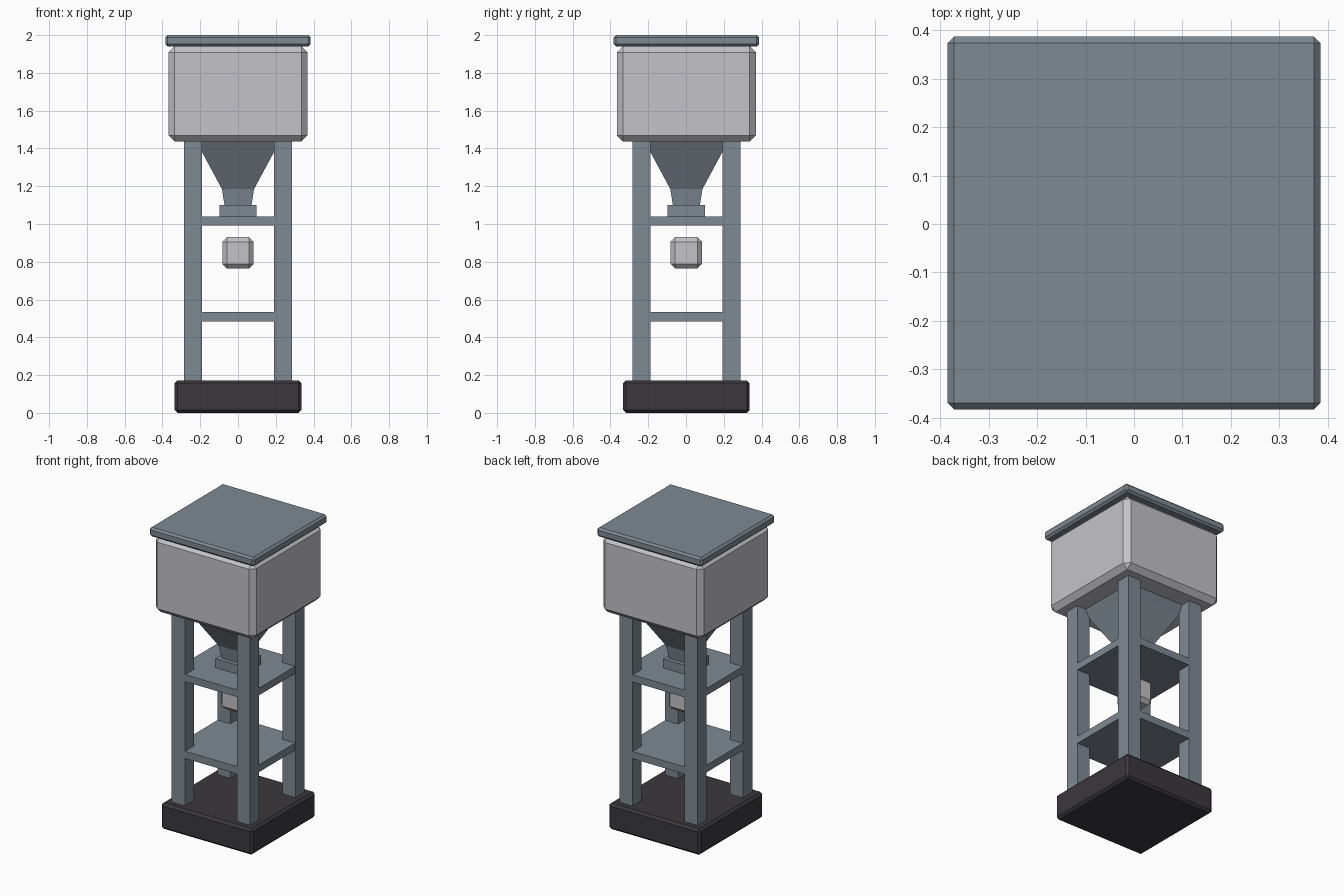
import bpy, bmesh

cube = bpy.data.objects.get("Cube")
if cube:
    bpy.data.objects.remove(cube, do_unlink=True)

Y_SHIFT = 0.002


def material(name, rgb):
    m = bpy.data.materials.new(name)
    m.use_nodes = True
    m.diffuse_color = (*rgb, 1)
    m.node_tree.nodes["Principled BSDF"].inputs["Base Color"].default_value = (*rgb, 1)
    return m


slate = material("slate_metal", (0.21, 0.25, 0.29))
pale = material("pale_grey", (0.55, 0.55, 0.58))
dark = material("charcoal", (0.043, 0.040, 0.046))


def square_loft(name, rings, mat, bevel=0, centre=(0, 0)):
    """Stack of square cross-sections given as (z, half width)."""
    bm = bmesh.new()
    cx, cy = centre
    corners = ((-1, -1), (1, -1), (1, 1), (-1, 1))
    loops = [[bm.verts.new((cx + sx * h, cy + sy * h + Y_SHIFT, z)) for sx, sy in corners]
             for z, h in rings]
    for low, high in zip(loops, loops[1:]):
        for i in range(4):
            j = (i + 1) % 4
            bm.faces.new((low[i], low[j], high[j], high[i]))
    bm.faces.new(loops[0][::-1])
    bm.faces.new(loops[-1])
    if bevel:
        bmesh.ops.bevel(bm, geom=bm.edges[:], offset=bevel, segments=1,
                        affect='EDGES', profile=0.5)
    mesh = bpy.data.meshes.new(name)
    bm.to_mesh(mesh)
    bm.free()
    mesh.materials.append(mat)
    ob = bpy.data.objects.new(name, mesh)
    bpy.context.scene.collection.objects.link(ob)
    return ob


def block(name, half, z0, z1, mat, bevel=0, centre=(0, 0)):
    return square_loft(name, ((z0, half), (z1, half)), mat, bevel, centre)


# Plinth, hopper tank and lid
block("base", 0.335, 0, 0.172, dark, 0.015)
block("tank", 0.368, 1.436, 1.942, pale, 0.033)
block("lid", 0.385, 1.940, 2.0, slate, 0.013)

# Four corner legs
for sx, side in ((-1, "right"), (1, "left")):
    for sy, end in ((-1, "front"), (1, "back")):
        block(f"leg_{end}_{side}", 0.048, 0.16, 1.45, slate,
              centre=(sx * 0.238, sy * 0.238))

# Shelves between the legs
block("lower_shelf", 0.284, 0.485, 0.533, slate)
block("upper_shelf", 0.284, 0.993, 1.040, slate)

# Funnel with its neck, and the collar it rests in
square_loft("funnel", ((1.09, 0.070), (1.185, 0.085), (1.38, 0.190), (1.45, 0.228)), slate)
block("funnel_collar", 0.099, 1.035, 1.100, slate)

# Chamfered block hanging below the upper shelf
block("dropped_block", 0.083, 0.765, 0.930, pale, 0.024)
